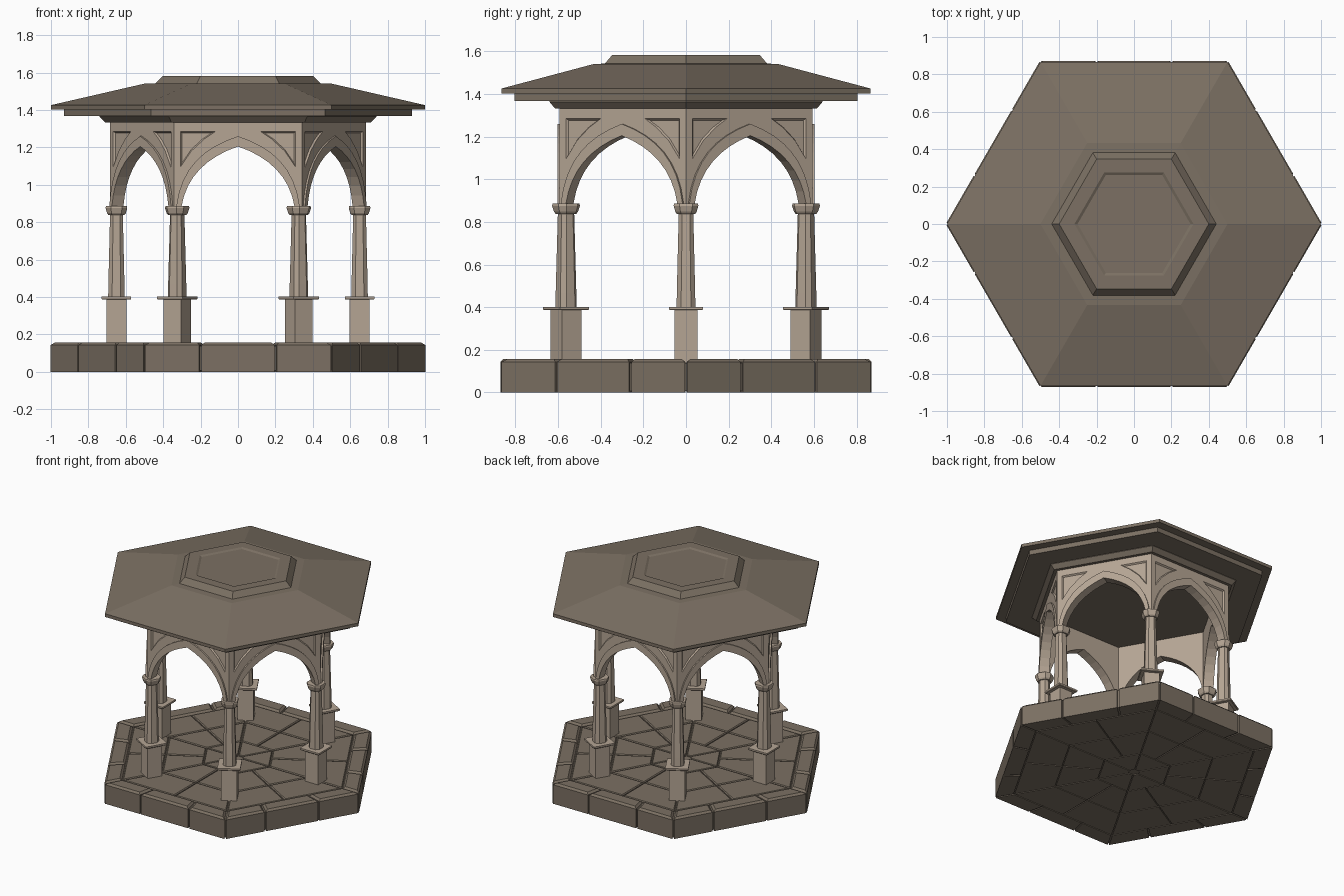
import bpy, bmesh, math
from mathutils import Vector

if "Cube" in bpy.data.objects:
    bpy.data.objects.remove(bpy.data.objects["Cube"])

def material(name, col):
    m = bpy.data.materials.new(name)
    m.diffuse_color = (*col, 1)
    m.use_nodes = True
    m.node_tree.nodes["Principled BSDF"].inputs["Base Color"].default_value = m.diffuse_color
    return m

PALE = material("pale_stone", (0.46, 0.375, 0.295))
DARK = material("dark_stone", (0.20, 0.163, 0.125))

def finish(bm, name, mat):
    bmesh.ops.recalc_face_normals(bm, faces=bm.faces)
    me = bpy.data.meshes.new(name)
    bm.to_mesh(me)
    bm.free()
    me.materials.append(mat)
    ob = bpy.data.objects.new(name, me)
    bpy.context.collection.objects.link(ob)
    return ob

def bridge(bm, a, b, closed=True):
    n = len(a)
    for i in range(n if closed else n - 1):
        j = (i + 1) % n
        bm.faces.new((a[i], a[j], b[j], b[i]))

def loft(bm, rings):
    """Closed solid through a list of point rings."""
    vs = [[bm.verts.new(p) for p in r] for r in rings]
    for a, b in zip(vs, vs[1:]):
        bridge(bm, a, b)
    bm.faces.new(vs[0])
    bm.faces.new(vs[-1])

def hexagon(r, z):
    return [(r * math.cos(i * math.pi / 3), r * math.sin(i * math.pi / 3), z) for i in range(6)]

def inset(poly, d):
    """Move every edge of a convex counter-clockwise polygon inwards by d."""
    out, n = [], len(poly)
    for i in range(n):
        u = (poly[i] - poly[i - 1]).normalized()
        v = (poly[(i + 1) % n] - poly[i]).normalized()
        out.append(poly[i] + (v - u) * (d / max(abs(u.x * v.y - u.y * v.x), 0.2)))
    return out

# Platform: solid core, then stones with grooves between them
bm = bmesh.new()
loft(bm, [hexagon(0.992, 0.006), hexagon(0.992, 0.139)])
finish(bm, "platform_core", DARK)

CORNERS = [Vector((math.cos(k * math.pi / 3), math.sin(k * math.pi / 3))) for k in range(6)]

def stones(name, r0, r1, cuts, top, bevel, gap=0.004):
    bm = bmesh.new()
    for k in range(6):
        a, b = CORNERS[k], CORNERS[(k + 1) % 6]
        for f0, f1 in zip(cuts, cuts[1:]):
            poly = [r * a.lerp(b, f) for r, f in (
                (r0, f0 + gap / r0), (r1, f0 + gap / r1),
                (r1, f1 - gap / r1), (r0, f1 - gap / r0))]
            loft(bm, [[(p.x, p.y, z) for p in q] for q, z in (
                (poly, 0), (poly, top - bevel), (inset(poly, bevel), top))])
    finish(bm, name, DARK)

stones("rim_stones", 0.875, 1.006, (0, 0.3, 0.7, 1), 0.157, 0.014, 0.006)
stones("outer_floor_tiles", 0.575, 0.867, (0, 0.5, 1), 0.15, 0.006)
stones("inner_floor_tiles", 0.265, 0.568, (0, 0.5, 1), 0.15, 0.006)
stones("centre_floor_tiles", 0.04, 0.258, (0, 1), 0.15, 0.004)

# Columns: square pedestal with cap, tapered chamfered shaft, capital
def column_part(name, chamfer, profile):
    bm = bmesh.new()
    for k in range(6):
        u = CORNERS[k]
        rings = []
        for a, z in profile:
            h = a * (1 - chamfer)
            quarter = [(a, -h), (a, h)] if chamfer else [(a, a)]
            pts = []
            for _ in range(4):
                pts += quarter
                quarter = [(-y, x) for x, y in quarter]
            rings.append([(u.x * (0.65 + x) - u.y * y, u.y * (0.65 + x) + u.x * y, z)
                          for x, y in pts])
        loft(bm, rings)
    finish(bm, name, PALE)

column_part("pedestals", 0, [(0.054, 0.13), (0.054, 0.39)])
column_part("pedestal_caps", 0, [(0.076, 0.386), (0.079, 0.390), (0.079, 0.402)])
column_part("shafts", 0.48, [(0.044, 0.40), (0.043, 0.47), (0.034, 0.845)])
column_part("capitals", 0.48, [(0.043, 0.838), (0.050, 0.848), (0.058, 0.876), (0.056, 0.886)])

# Arched walls with a raised arch band and sunken spandrel panels
def half_arch(p, n=8):
    out = []
    for i in range(n + 1):
        t = i / n
        w = ((1 - t) ** 3, 3 * t * (1 - t) ** 2, 3 * t * t * (1 - t), t ** 3)
        out.append((sum(a * q[0] for a, q in zip(w, p)), sum(a * q[1] for a, q in zip(w, p))))
    return out + [(-x, z) for x, z in out[-2::-1]]

OPENING = half_arch([(0.302, 0.885), (0.275, 1.045), (0.167, 1.148), (0, 1.205)])
BAND = half_arch([(0.330, 0.885), (0.305, 1.09), (0.185, 1.20), (0, 1.26)])
PANEL = [(0.308, 1.285), (0.12, 1.285), (0.18, 1.245), (0.25, 1.18), (0.308, 1.095)]
APOTHEM, THICK, STEP, SUNK = 0.593, 0.06, -0.011, 0.010

def corners(depth):
    w = (APOTHEM - depth) * math.tan(math.pi / 6)
    return [(-w, 0.885), (-w, 1.34), (w, 1.34), (w, 0.885)]

bm = bmesh.new()
for k in range(6):
    ang = math.radians(-90 + 60 * k)
    nor = Vector((math.cos(ang), math.sin(ang), 0))
    tan = Vector((-math.sin(ang), math.cos(ang), 0))

    def put(pts, d):
        return [bm.verts.new(nor * (APOTHEM - d) + tan * s + Vector((0, 0, z))) for s, z in pts]

    def loop_edges(vs):
        return [bm.edges.new((vs[i], vs[(i + 1) % len(vs)])) for i in range(len(vs))]

    front_arch, front_box = put(BAND, 0), put(corners(0), 0)
    edges = loop_edges(front_arch + front_box)
    for side in (1, -1):
        outer = [(s * side, z) for s, z in PANEL]
        cx, cz = 0.252 * side, 1.235
        inner = [(cx + (s - cx) * 0.84, cz + (z - cz) * 0.84) for s, z in outer]
        a, b = put(outer, 0), put(inner, SUNK)
        edges += loop_edges(a)
        bridge(bm, a, b)
        bm.faces.new(b)
    bmesh.ops.triangle_fill(bm, use_beauty=True, use_dissolve=False, edges=edges, normal=nor)
    # step, band face, reveal and back
    step, lip = put(BAND, STEP), put(OPENING, STEP)
    back_arch, back_box = put(OPENING, THICK), put(corners(THICK), THICK)
    for a, b in ((front_arch, step), (step, lip), (lip, back_arch), (front_box, back_box)):
        bridge(bm, a, b, closed=False)
    bm.faces.new(back_arch + back_box)
    bm.faces.new((front_arch[0], step[0], lip[0], back_arch[0], back_box[3], front_box[3]))
    bm.faces.new((front_arch[-1], step[-1], lip[-1], back_arch[-1], back_box[0], front_box[0]))
finish(bm, "arched_walls", PALE)

# Roof: stepped cornice, shallow slope and a raised cap with sunken top
bm = bmesh.new()
profile = [(0.71, 1.333), (0.74, 1.364), (0.74, 1.367), (0.93, 1.367), (0.93, 1.402),
           (1.0, 1.402), (1.0, 1.426), (0.5, 1.541), (0.44, 1.543), (0.40, 1.583),
           (0.318, 1.583), (0.302, 1.575)]
loft(bm, [hexagon(r, z) for r, z in profile])
finish(bm, "roof", DARK)
